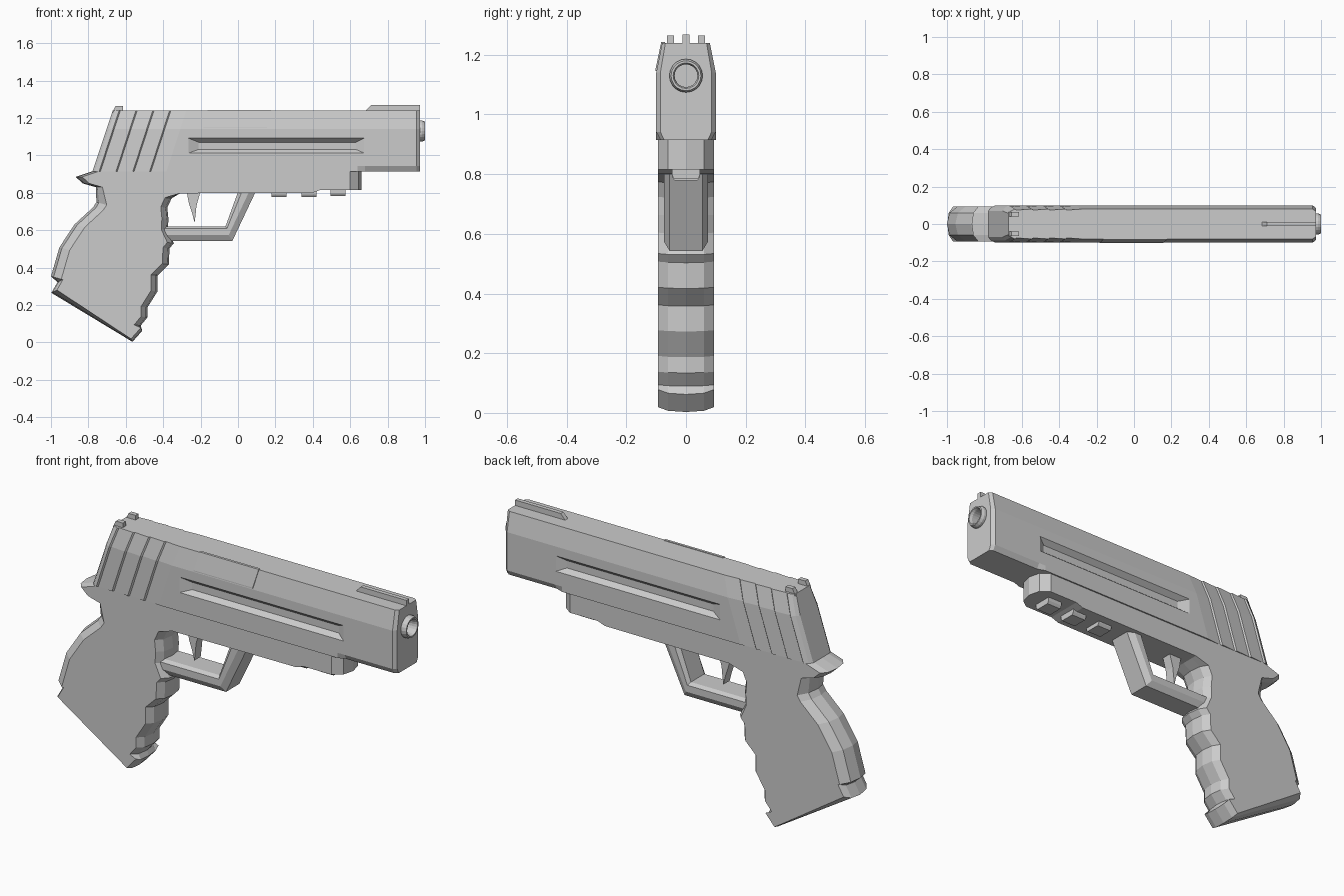
import bpy, bmesh, math
from mathutils import Vector

if "Cube" in bpy.data.objects:
    bpy.data.objects.remove(bpy.data.objects["Cube"])


def loft(name, rings):
    """Skin a stack of equal-length point rings and cap both ends."""
    bm = bmesh.new()
    vs = [[bm.verts.new(p) for p in r] for r in rings]
    n = len(vs[0])
    for a, b in zip(vs, vs[1:]):
        for i in range(n):
            j = (i + 1) % n
            bm.faces.new((a[i], a[j], b[j], b[i]))
    bm.faces.new(vs[0][::-1])
    bm.faces.new(vs[-1])
    bmesh.ops.recalc_face_normals(bm, faces=bm.faces)
    me = bpy.data.meshes.new(name)
    bm.to_mesh(me)
    bm.free()
    ob = bpy.data.objects.new(name, me)
    bpy.context.collection.objects.link(ob)
    return ob


def slab(name, outline, inset, levels, y0=0):
    """Side-view outline stacked through y; levels = (y, inset amount)."""
    return loft(name, [[(x + ix * k, y0 + y, z + iz * k)
                        for (x, z), (ix, iz) in zip(outline, inset)]
                       for y, k in levels])


def plain(name, outline, half, y0=0):
    return slab(name, outline, [(0, 0)] * len(outline), [(-half, 0), (half, 0)], y0)


def rect(x0, x1, z0, z1):
    return [(x0, z0), (x1, z0), (x1, z1), (x0, z1)]


def cut(ob, cutter):
    cutter.hide_render = True
    m = ob.modifiers.new("cut", 'BOOLEAN')
    m.operation, m.solver, m.object = 'DIFFERENCE', 'EXACT', cutter
    bpy.context.view_layer.objects.active = ob
    bpy.ops.object.modifier_apply(modifier=m.name)
    bpy.data.objects.remove(cutter)


def circle(x, r, z=1.13, n=20):
    return [(x, r * math.cos(2 * math.pi * i / n), z + r * math.sin(2 * math.pi * i / n))
            for i in range(n)]


# Frame and grip: one outline in sections, each with its own edge inset
tail = [(-.778, .915), (-.868, .885), (-.83, .85), (-.76, .83)]
back = [(-.757, .75), (-.775, .722), (-.874, .631), (-.955, .508), (-1.0, .353)]
heel = [(-.965, .322), (-.998, .265)]
toe = [(-.564, .003), (-.512, .062)]
front = [(-.52, .09), (-.484, .134), (-.484, .187), (-.43, .273), (-.43, .358), (-.37, .417),
         (-.366, .503), (-.343, .53), (-.375, .60), (-.372, .66), (-.378, .72), (-.355, .77)]
under = [(-.31, .797), (.40, .80), (.44, .815)]
nose = [(.66, .815), (.66, .918)]
outline, inset = [], []
for pts, d in ((tail, (.035, 0)), (back, (.055, -.015)), (heel, (.03, .015)), (toe, (-.008, .016)),
               (front, (-.035, .004)), (under, (0, 0)), (nose, (-.06, 0))):
    outline += pts
    inset += [d] * len(pts)
slab("frame_and_grip", outline, inset,
     [(-.093, 1), (-.06, .25), (0, 0), (.06, .25), (.093, 1)])

# Slide: sections lofted along x, slanted rear, sawtooth grip serrations
stations = [(-.778, -.67, .70, .10), (-.765, -.657, .88, .10), (-.742, -.636, 1, .10)]
for i in range(4):
    s = -.735 + .09 * i
    stations += [(s, s + .106, .93, .10), (s + .083, s + .189, 1, .10)]
stations += [(.64, .64, 1, .10), (.68, .68, 1, .085), (.955, .955, 1, .085), (.972, .972, .86, .085)]
rings = []
for xb, xt, k, b in stations:
    half = [(b, .915), (.10, .942), (.10, 1.14), (.08, 1.24)]
    sec = half + [(-y, z) for y, z in reversed(half)]
    rings.append([(xb + (xt - xb) * (z - .915) / .325, y * k, z) for y, z in sec])
slide = loft("slide", rings)

# Long side channels and barrel hole
for s in (-1, 1):
    steps = [(.12, -.285, .695, .996, 1.109), (.10, -.265, .675, 1.012, 1.092),
             (.075, -.21, .63, 1.032, 1.07)]
    cut(slide, loft("channel_cutter", [[(x, s * y, z) for x, z in rect(x0, x1, z0, z1)]
                                       for y, x0, x1, z0, z1 in steps]))
cut(slide, loft("barrel_cutter", [circle(.80, .05), circle(1.1, .05)]))

# Barrel tube with bevelled muzzle
loft("barrel", [circle(.79, .056), circle(.985, .056), circle(.999, .050), circle(.999, .043),
                circle(.985, .038), circle(.82, .038)])

# Ejection port panel on the front side
panel = [(-.1025, 1.145), (-.1025, 1.150), (-.083, 1.243), (-.07, 1.243), (-.07, 1.145)]
loft("ejection_port", [[(x + (z - 1.145) * .22, y, z) for y, z in panel] for x in (-.185, .155)])

# Sights
plain("front_sight", [(.68, 1.235), (.71, 1.268), (.972, 1.268), (.972, 1.235)], .011)
for s in (-1, 1):
    plain("rear_sight", [(-.672, 1.23), (-.655, 1.264), (-.615, 1.264), (-.615, 1.23)], .012, s * .052)

# Trigger guard with bevelled edges
guard = [(-.40, .543), (-.03, .543), (.094, .805), (.0, .805), (-.067, .62), (-.40, .62)]
gin = [(0, .03), (-.02, .03), (-.035, 0), (.02, 0), (.008, -.012), (0, -.012)]
slab("trigger_guard", guard, gin, [(-.073, 1), (-.055, 0), (.055, 0), (.073, 1)])

# Trigger
plain("trigger", [(-.275, .81), (-.262, .74), (-.245, .69), (-.232, .64), (-.226, .69),
                  (-.222, .73), (-.20, .81)], .026)

# Accessory rail lugs
for x in (.18, .34, .495):
    z = .80 if x < .4 else .805
    loft("rail_lug", [[(x, -h, z0), (x + .08, -h, z0), (x + .08, h, z0), (x, h, z0)]
                      for h, z0 in ((.047, .83), (.047, z - .008), (.038, z - .022))])
